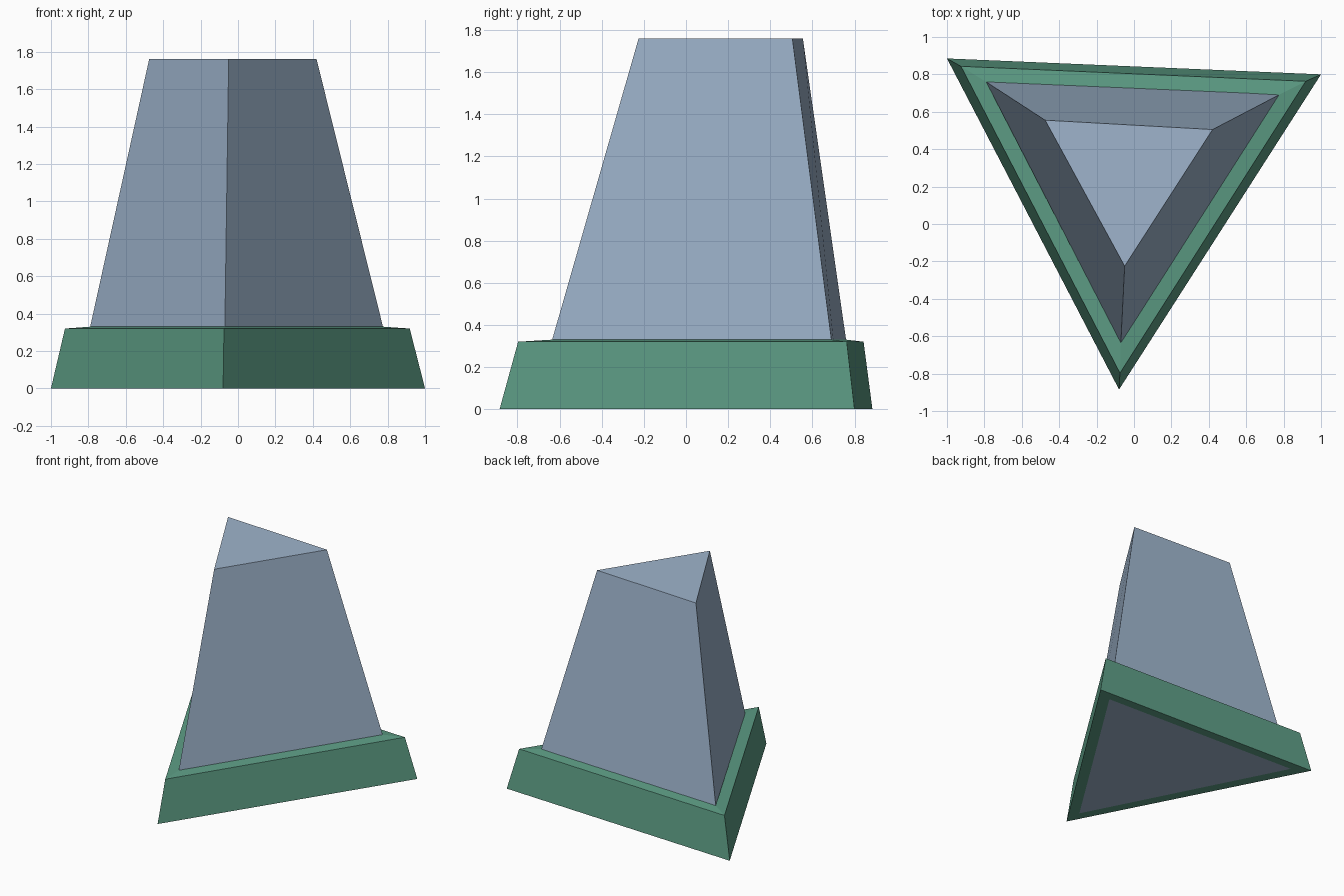
import bpy
import bmesh

cube = bpy.data.objects.get("Cube")
if cube:
    bpy.data.objects.remove(cube, do_unlink=True)


def material(name, color):
    mat = bpy.data.materials.new(name)
    mat.use_nodes = True
    mat.diffuse_color = color
    mat.node_tree.nodes["Principled BSDF"].inputs["Base Color"].default_value = color
    return mat


def bridge(bm, lower, upper):
    for i in range(len(lower)):
        j = (i + 1) % len(lower)
        bm.faces.new((lower[i], lower[j], upper[j], upper[i]))


def loft(name, levels, mat, closed_ring=False):
    """Join triangular sections; either cap the ends or close them into a ring."""
    bm = bmesh.new()
    loops = [[bm.verts.new((x, y, z)) for x, y in tri] for z, tri in levels]
    for lower, upper in zip(loops, loops[1:]):
        bridge(bm, lower, upper)
    if closed_ring:
        bridge(bm, loops[-1], loops[0])
    else:
        bm.faces.new(loops[0])
        bm.faces.new(loops[-1])
    bmesh.ops.recalc_face_normals(bm, faces=bm.faces[:])
    mesh = bpy.data.meshes.new(name)
    bm.to_mesh(mesh)
    bm.free()
    mesh.materials.append(mat)
    obj = bpy.data.objects.new(name, mesh)
    bpy.context.collection.objects.link(obj)
    return obj


def section(lower, upper, t):
    return [(a + (c - a) * t, b + (d - b) * t) for (a, b), (c, d) in zip(lower, upper)]


blue = material("pale blue", (0.342, 0.456, 0.604, 1))
green = material("sea green", (0.109, 0.337, 0.235, 1))

# Corner order: front, back left, back right
HEIGHT, COLLAR_TOP = 1.76, 0.33
body_foot = [(-0.075, -0.73), (0.857, 0.733), (-0.863, 0.807)]
body_top = [(-0.05, -0.225), (0.42, 0.505), (-0.475, 0.555)]
body_waist = section(body_foot, body_top, COLLAR_TOP / HEIGHT)
collar_foot = [(-0.08, -0.885), (1.0, 0.80), (-1.0, 0.885)]
collar_rim = [(-0.075, -0.797), (0.918, 0.763), (-0.925, 0.843)]

# Tapered three-sided tower, reaching the ground
loft("tower", [(0, body_foot), (HEIGHT, body_top)], blue)

# Sloped collar fitted around the tower's foot
loft("base_collar", [(0, body_foot), (0, collar_foot), (0.32, collar_rim),
                     (COLLAR_TOP, body_waist)], green, closed_ring=True)
